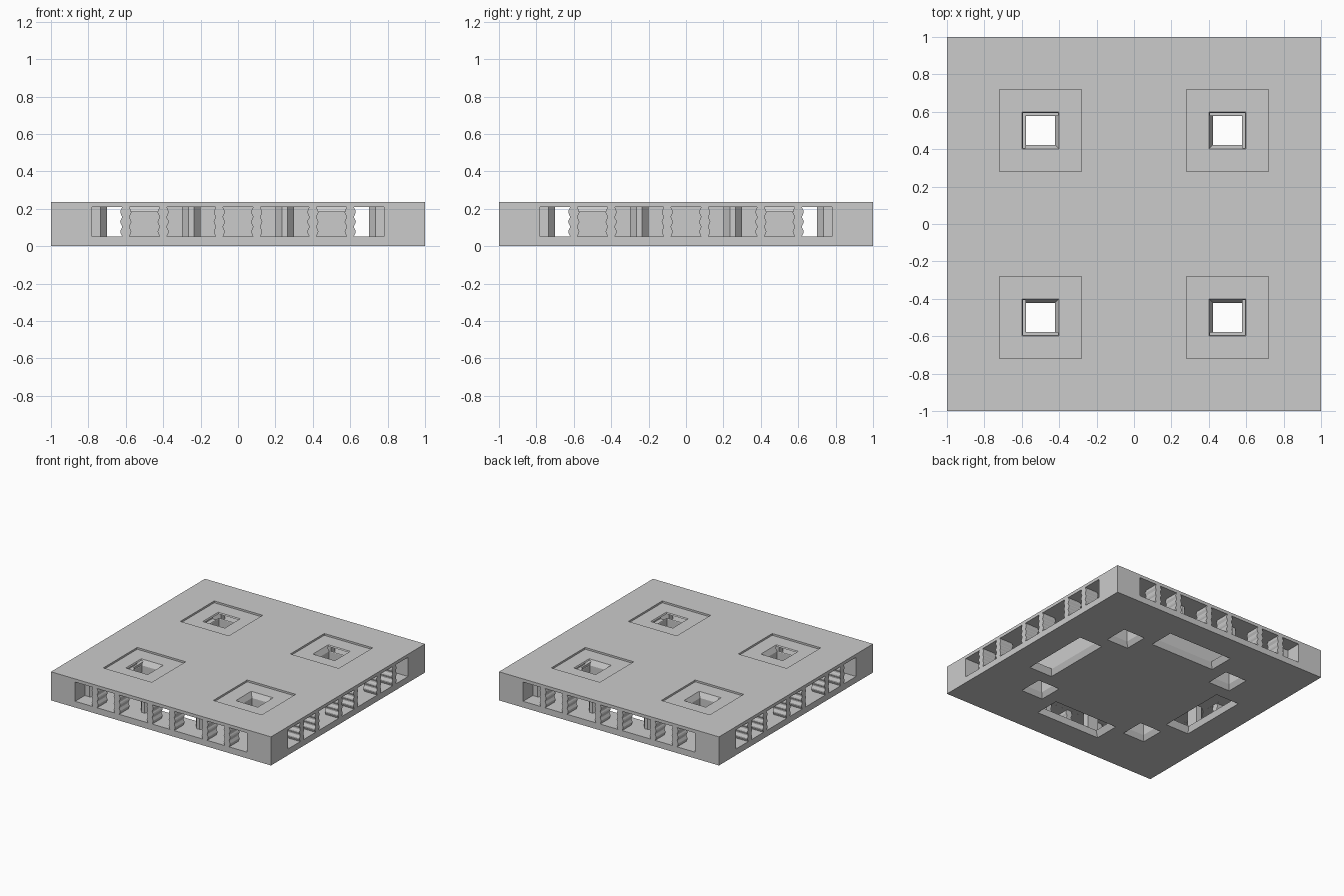
import bpy, math
from mathutils import Matrix, Vector

cube = bpy.data.objects.get("Cube")
if cube:
    bpy.data.objects.remove(cube, do_unlink=True)

HEIGHT, FLOOR, CEILING = 0.235, 0.05, 0.21
CORE, HALL, WALL = 0.58, 0.78, 0.88

grey = bpy.data.materials.new("plain grey")
grey.use_nodes = True
colour = (0.6, 0.6, 0.6, 1)
grey.diffuse_color = colour
grey.node_tree.nodes["Principled BSDF"].inputs["Base Color"].default_value = colour


def loft(rings):
    """Closed solid through rings of equal point count."""
    n = len(rings[0])
    verts = [p for ring in rings for p in ring]
    faces = [tuple(range(n))[::-1], tuple(range(len(verts) - n, len(verts)))]
    for r in range(len(rings) - 1):
        for i in range(n):
            j = (i + 1) % n
            a, b = r * n, (r + 1) * n
            faces.append((a + i, a + j, b + j, b + i))
    return verts, faces


def rect(x, y, hx, hy, z):
    return [(x - hx, y - hy, z), (x + hx, y - hy, z),
            (x + hx, y + hy, z), (x - hx, y + hy, z)]


def make(name, solids, turns=(0,)):
    """One object from several solids, repeated at quarter turns."""
    verts, faces = [], []
    for t in turns:
        turn = Matrix.Rotation(t * math.pi / 2, 3, 'Z')
        for sv, sf in solids:
            base = len(verts)
            verts += [turn @ Vector(v) for v in sv]
            faces += [tuple(base + i for i in f) for f in sf]
    mesh = bpy.data.meshes.new(name)
    mesh.from_pydata(verts, [], faces)
    mesh.materials.append(grey)
    obj = bpy.data.objects.new(name, mesh)
    bpy.context.collection.objects.link(obj)
    return obj


def cut(body, cutter):
    mod = body.modifiers.new(cutter.name, 'BOOLEAN')
    mod.operation, mod.solver, mod.object = 'DIFFERENCE', 'EXACT', cutter
    bpy.ops.object.select_all(action='DESELECT')
    bpy.context.view_layer.objects.active = body
    body.select_set(True)
    bpy.ops.object.modifier_apply(modifier=mod.name)
    bpy.data.objects.remove(cutter, do_unlink=True)


def window(x0, x1, wave0, wave1, inset):
    """Window through the front wall; its sides follow the scalloped pillars."""
    low, high, steps = FLOOR + inset, CEILING - inset, 16

    def side(x, amount):
        return [(x + amount * (1 - math.cos(6 * math.pi * i / steps)) / 2,
                 low + (high - low) * i / steps) for i in range(steps + 1)]
    outline = side(x1, -wave1) + side(x0, wave0)[::-1]
    return loft([[(x, y, z) for x, z in outline] for y in (-WALL + 0.005, -1.1)])


def funnel(x, wide, narrow, inset):
    """Bay behind the windows that narrows towards the passage."""
    plan = [(x - wide, -WALL), (x + wide, -WALL), (x + narrow, -WALL + 0.05),
            (x + narrow, -HALL + 0.03), (x - narrow, -HALL + 0.03),
            (x - narrow, -WALL + 0.05)]
    return loft([[(px, py, z) for px, py in plan]
                 for z in (FLOOR + inset, CEILING - inset)])


# Solid deck
deck = make("deck", [loft([rect(0, 0, 1, 1, 0), rect(0, 0, 1, 1, HEIGHT)])])

# Ring passage around the solid core
mid, half = (CORE + HALL) / 2, (HALL - CORE) / 2
for k in (0, 1):
    inset = k * 0.0004
    cut(deck, make("passage", [loft([rect(0, -mid, HALL - inset, half, FLOOR + inset),
                                     rect(0, -mid, HALL - inset, half, CEILING - inset)])],
                   (k, k + 2)))

# Bays and windows on all four sides
bays = [(-0.5, 0.24, 0.2), (0, 0.24, 0.2), (0.5, 0.24, 0.2)]
cut(deck, make("bays", [funnel(*b, 0.0008) for b in bays], range(4)))
w = 0.01
openings = [(-0.78, -0.62, 0, w), (-0.58, -0.42, w, w), (-0.38, -0.12, w, w),
            (-0.08, 0.08, w, w), (0.12, 0.38, w, w), (0.42, 0.58, w, w),
            (0.62, 0.78, w, 0)]
cut(deck, make("windows", [window(*o, 0.0012) for o in openings], range(4)))

# Flared slots in the underside
cut(deck, make("floor_slots", [loft([rect(0, -0.67, 0.3, 0.11, -0.01),
                                     rect(0, -0.675, 0.27, 0.09, 0.045),
                                     rect(0, -0.675, 0.27, 0.09, 0.1)])], range(4)))

# Shallow square recesses with flared through holes
cut(deck, make("recesses", [loft([rect(0.5, 0.5, 0.22, 0.22, HEIGHT - 0.015),
                                  rect(0.5, 0.5, 0.22, 0.22, HEIGHT + 0.1)])], range(4)))
profile = [(0.105, -0.01), (0.077, 0.04), (0.077, 0.18), (0.1, HEIGHT - 0.015),
           (0.1, HEIGHT + 0.1)]
cut(deck, make("holes", [loft([rect(0.5, 0.5, s, s, z) for s, z in profile])], range(4)))
